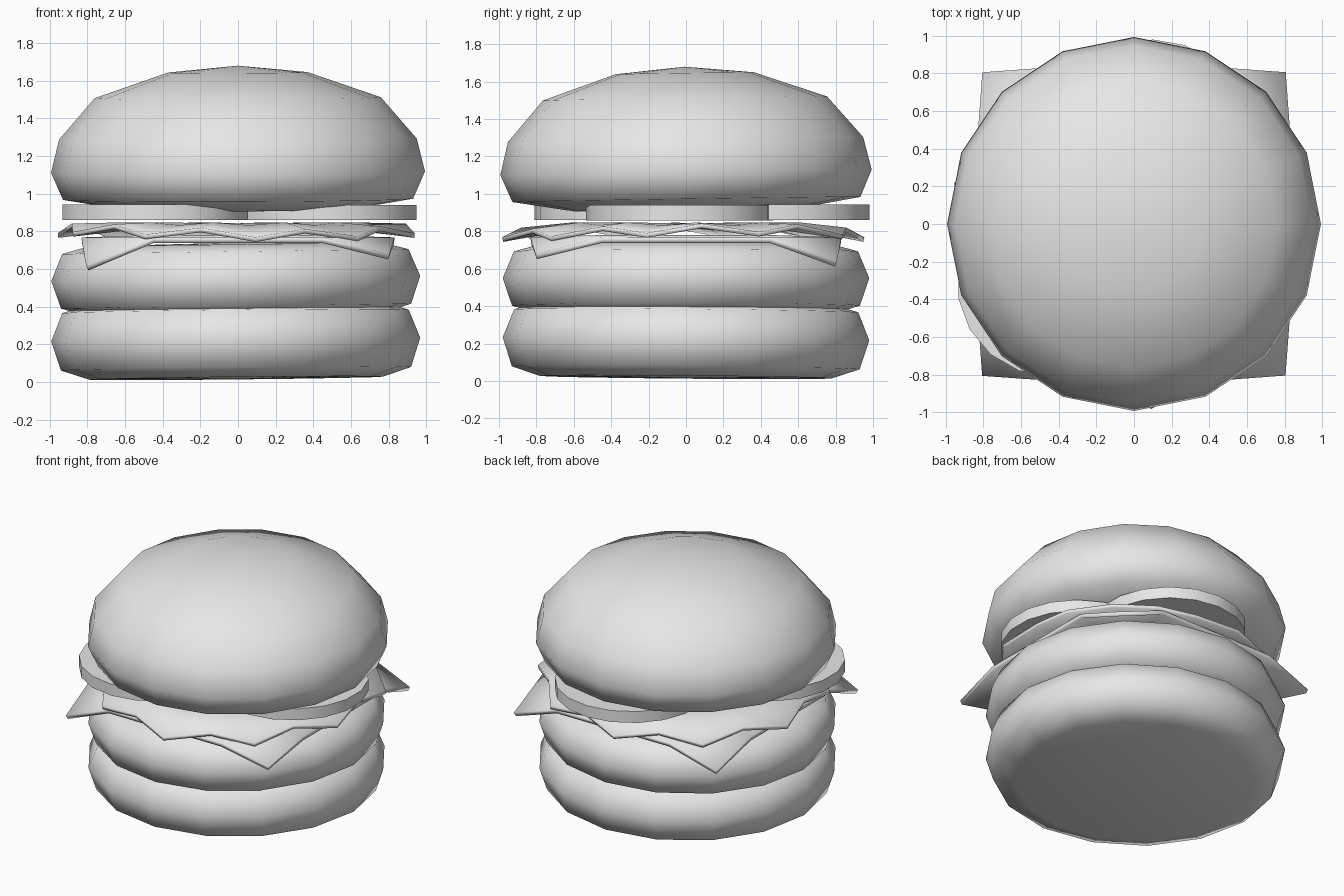
import bpy, bmesh, math
from math import cos, sin, pi, radians

cube = bpy.data.objects.get("Cube")
if cube:
    bpy.data.objects.remove(cube)

grey = bpy.data.materials.new("plain_grey")
grey.use_nodes = True
grey.diffuse_color = (0.8, 0.8, 0.8, 1)
grey.node_tree.nodes["Principled BSDF"].inputs["Base Color"].default_value = (0.8, 0.8, 0.8, 1)


def finish(name, bm, sharp=None, thickness=0):
    """Turn a bmesh into a shaded object, optionally with a thickness."""
    bmesh.ops.recalc_face_normals(bm, faces=bm.faces)
    mesh = bpy.data.meshes.new(name)
    bm.to_mesh(mesh)
    bm.free()
    mesh.materials.append(grey)
    ob = bpy.data.objects.new(name, mesh)
    bpy.context.collection.objects.link(ob)
    if thickness:
        solid = ob.modifiers.new("thickness", 'SOLIDIFY')
        solid.thickness = thickness
        solid.offset = 0
    bpy.ops.object.select_all(action='DESELECT')
    ob.select_set(True)
    bpy.context.view_layer.objects.active = ob
    if sharp:
        bpy.ops.object.shade_smooth_by_angle(angle=radians(sharp))
    else:
        bpy.ops.object.shade_smooth()
    return ob


def bridge(bm, a, b):
    n = len(a)
    for i in range(n):
        j = (i + 1) % n
        bm.faces.new((a[i], a[j], b[j], b[i]))


def lathe(name, profile, location, tilt, sides=16):
    """Revolve (radius, height) rings; both ends close to a central point."""
    bm = bmesh.new()
    rings = []
    for r, z in profile[1:-1]:
        rings.append([bm.verts.new((r * cos(2 * pi * i / sides), r * sin(2 * pi * i / sides), z))
                      for i in range(sides)])
    for a, b in zip(rings, rings[1:]):
        bridge(bm, a, b)
    for ring, end in ((rings[0], profile[0]), (rings[-1], profile[-1])):
        tip = bm.verts.new((0, 0, end[1]))
        for i in range(sides):
            bm.faces.new((ring[i], ring[(i + 1) % sides], tip))
    ob = finish(name, bm)
    ob.location = location
    ob.rotation_euler = [radians(t) for t in tilt]
    return ob


# Bun halves and patty: rounded discs, each sitting slightly askew
slab = [(0, -.21), (.78, -.205), (.93, -.155), (.98, 0), (.92, .15), (.78, .19), (0, .2)]
lathe("bottom_bun", slab, (-.012, 0, .225), (-.5, -.6, 0))
lathe("patty", [(r, z * .95) for r, z in slab], (-.012, 0, .55), (0, -.8, 0))
lathe("top_bun", [(0, -.21), (.6, -.2), (.93, -.145), (.993, 0), (.95, .175),
                  (.76, .395), (.37, .53), (0, .565)], (0, 0, 1.115), (.85, -.2, 0))

# Cheese slice: a square sheet whose corners fold down over the patty
bm = bmesh.new()
cuts = (-.83, -.45, .45, .83)
drop = {(-1, -1): .16, (1, -1): .10, (1, 1): .14, (-1, 1): .13}
grid = []
for ix, x in enumerate(cuts):
    row = []
    for iy, y in enumerate(cuts):
        px, py, z = x, y, .765
        if ix in (0, 3) and iy in (0, 3):
            px, py = x * .965, y * .965
            z -= drop[(1 if x > 0 else -1, 1 if y > 0 else -1)]
        elif ix in (0, 3) or iy in (0, 3):
            z -= .012
        row.append(bm.verts.new((px, py, z)))
    grid.append(row)
for i in range(3):
    for j in range(3):
        quad = [grid[i][j], grid[i + 1][j], grid[i + 1][j + 1], grid[i][j + 1]]
        if (i, j) in ((0, 0), (2, 2)):
            # Crease runs across the corner
            bm.faces.new((quad[0], quad[1], quad[3]))
            bm.faces.new((quad[1], quad[2], quad[3]))
        elif (i, j) in ((0, 2), (2, 0)):
            bm.faces.new((quad[0], quad[1], quad[2]))
            bm.faces.new((quad[0], quad[2], quad[3]))
        else:
            bm.faces.new(quad)
finish("cheese_slice", bm, 30, .03)

# Lettuce: a flat leaf with a jagged, drooping rim
bm = bmesh.new()
n = 20
inner, outer = [], []
for i in range(n):
    a = 2 * pi * (i + .3) / n
    point = i % 2
    inner.append(bm.verts.new((.62 * cos(a), .62 * sin(a), .835 - .015 * point)))
    r = (.97 if point else .89) + .015 * sin(3 * a)
    z = (.77 if point else .815) + .015 * sin(2 * a + 1)
    outer.append(bm.verts.new((r * cos(a), r * sin(a), z)))
bridge(bm, inner, outer)
centre = bm.verts.new((0, 0, .83))
for i in range(n):
    bm.faces.new((inner[i], inner[(i + 1) % n], centre))
finish("lettuce", bm, 30, .025)

# Three overlapping tomato slices
for k, (x, y) in enumerate([(.455, -.035), (-.44, -.31), (.1, .48)]):
    bm = bmesh.new()
    bmesh.ops.create_cone(bm, cap_ends=True, segments=18, radius1=.5, radius2=.5, depth=.082)
    ob = finish(f"tomato_slice_{k + 1}", bm, 40)
    ob.location = (x, y, .9 + .001 * k)
